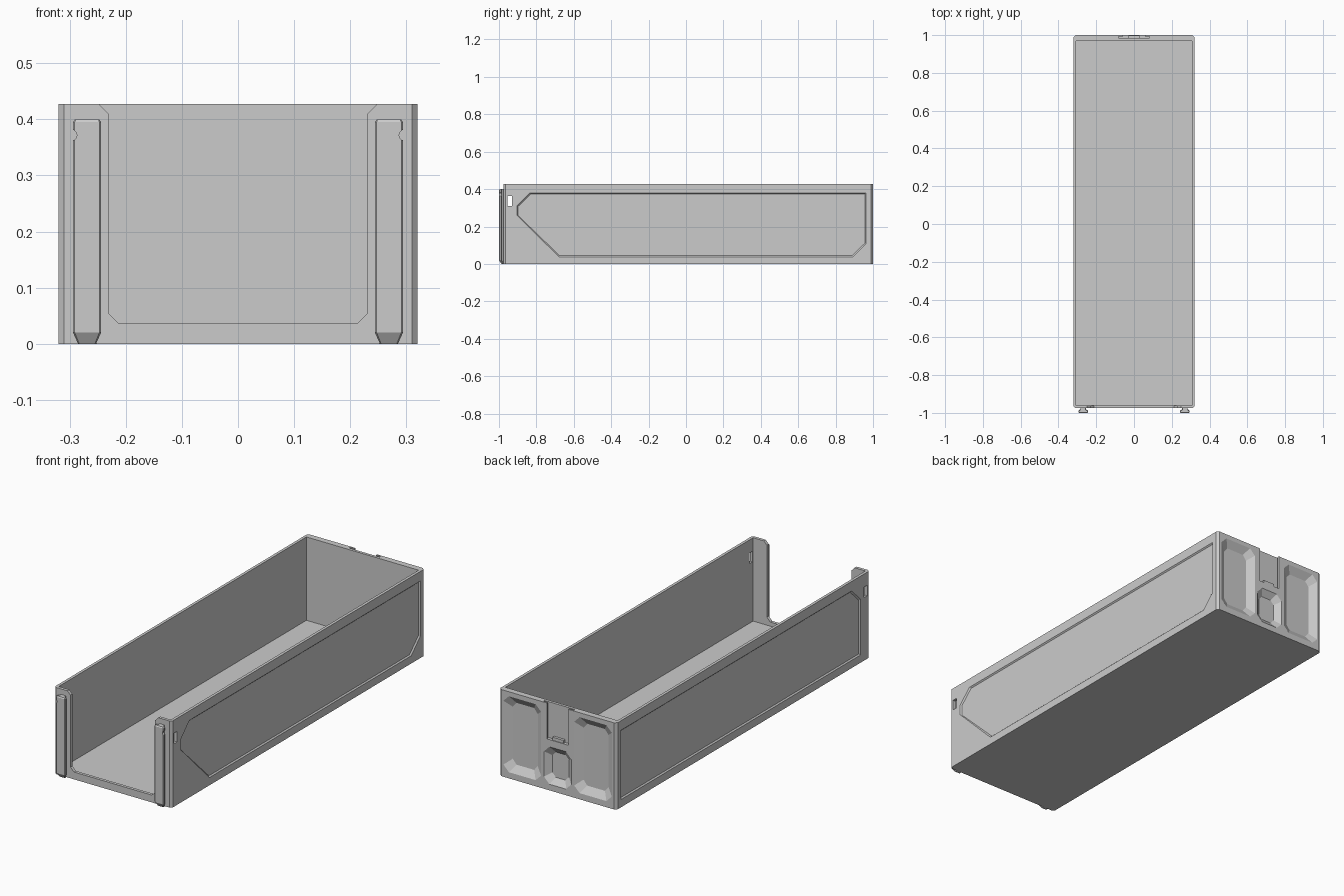
import bpy, bmesh, math

if "Cube" in bpy.data.objects:
    bpy.data.objects.remove(bpy.data.objects["Cube"])


def loft(name, rings):
    """Closed solid skinned through rings of equal point count."""
    bm = bmesh.new()
    vs = [[bm.verts.new(p) for p in ring] for ring in rings]
    n = len(vs[0])
    for a, b in zip(vs, vs[1:]):
        for i in range(n):
            j = (i + 1) % n
            bm.faces.new((a[i], a[j], b[j], b[i]))
    bm.faces.new(vs[0])
    bm.faces.new(vs[-1])
    bmesh.ops.recalc_face_normals(bm, faces=bm.faces)
    me = bpy.data.meshes.new(name)
    bm.to_mesh(me)
    bm.free()
    ob = bpy.data.objects.new(name, me)
    bpy.context.collection.objects.link(ob)
    return ob


def rect(x0, x1, z0, z1, ct=0, cb=0):
    """Rectangle outline with optional top and bottom corner cuts."""
    pts = []
    for x, z, sx, sz, c in ((x0, z0, 1, 1, cb), (x1, z0, -1, 1, cb),
                            (x1, z1, -1, -1, ct), (x0, z1, 1, -1, ct)):
        if c:
            pair = [(x, z + sz * c), (x + sx * c, z)]
            pts += pair if sx == sz else pair[::-1]
        else:
            pts.append((x, z))
    return pts


def inset(pts, d):
    us, vs = zip(*pts)
    cu, cv = (min(us) + max(us)) / 2, (min(vs) + max(vs)) / 2
    su = 1 - 2 * d / (max(us) - min(us))
    sv = 1 - 2 * d / (max(vs) - min(vs))
    return [(cu + (u - cu) * su, cv + (v - cv) * sv) for u, v in pts]


def along_y(pts, y):
    return [(u, y, v) for u, v in pts]


def along_x(pts, x):
    return [(x, u, v) for u, v in pts]


def along_z(pts, z):
    return [(u, v, z) for u, v in pts]


def cut(target, tool):
    tool.hide_render = True
    m = target.modifiers.new("cut", "BOOLEAN")
    m.operation, m.solver, m.object = "DIFFERENCE", "EXACT", tool
    bpy.context.view_layer.objects.active = target
    bpy.ops.object.modifier_apply(modifier=m.name)
    bpy.data.objects.remove(tool)


H = 0.427
# Outer shell with cut vertical corners, hollowed from the top
outline = rect(-0.32, 0.32, -0.975, 1.0, 0.012, 0.01)
bin_body = loft("bin_body", [along_z(outline, 0), along_z(outline, H)])
inner = rect(-0.306, 0.306, -0.96, 0.97)
cut(bin_body, loft("hollow", [along_z(inner, 0.016), along_z(inner, 0.6)]))

# Front opening, flared at the top
half = [(0.212, 0.036), (0.231, 0.055), (0.231, 0.41), (0.248, H), (0.248, 0.5)]
opening = half + [(-x, z) for x, z in reversed(half)]
cut(bin_body, loft("opening", [along_y(opening, -1.05), along_y(opening, -0.94)]))

# Recessed side panels: the right one has a long raked front
right_panel = [(-0.68, 0.038), (0.893, 0.038), (0.963, 0.108), (0.963, 0.38),
               (-0.835, 0.38), (-0.903, 0.312), (-0.903, 0.26)]
left_panel = [(-0.903, 0.038), (0.963, 0.038), (0.963, 0.38),
              (-0.835, 0.38), (-0.903, 0.312)]
for s, panel in ((1, right_panel), (-1, left_panel)):
    cut(bin_body, loft("panel", [along_x(panel, s * 0.3202),
                                 along_x(inset(panel, 0.006), s * 0.314)]))

# Small slots through both side walls
slot = rect(-0.955, -0.931, 0.31, 0.362)
cut(bin_body, loft("slot", [along_x(slot, -0.4), along_x(slot, 0.4)]))

# Shallow funnel pockets on the back that receive the rails
for s in (1, -1):
    rim = rect(*sorted((s * 0.09, s * 0.296)), 0.03, 0.405, 0.03, 0.03)
    cut(bin_body, loft("pocket", [along_y(rim, 1.0002),
                                  along_y(inset(rim, 0.035), 0.976)]))
low = rect(-0.075, 0.075, 0.03, 0.215, 0.03, 0.03)
cut(bin_body, loft("low_pocket", [along_y(low, 1.0002),
                                  along_y(inset(low, 0.03), 0.976)]))

# Label holder on the back: open channel with undercut edges
channel = rect(-0.058, 0.058, 0.25, 0.5)
cut(bin_body, loft("channel", [along_y(channel, 1.01), along_y(channel, 0.984)]))
undercut = rect(-0.083, 0.083, 0.25, 0.5)
cut(bin_body, loft("undercut", [along_y(undercut, 0.992), along_y(undercut, 0.984)]))
tab = rect(-0.03, 0.03, 0.249, 0.265)
loft("label_stop", [along_y(tab, 0.983), along_y(tab, 0.997)])

# Flanged hanging rails on the front, tapered at the foot
full = [(0.014, -0.973), (0.014, -0.984), (0.025, -0.989), (0.025, -0.997), (0.022, -1.0)]
foot = [(0.010, -0.973), (0.010, -0.978), (0.016, -0.981), (0.016, -0.985), (0.014, -0.987)]
tip = [(0.013, -0.973), (0.013, -0.984), (0.022, -0.989), (0.022, -0.994), (0.020, -0.997)]


def section(half_pts, cx, z):
    pts = half_pts + [(-x, y) for x, y in reversed(half_pts)]
    return [(cx + x, y, z) for x, y in pts]


for s, side in ((1, "right"), (-1, "left")):
    cx = s * 0.269
    rail = loft(side + "_rail", [section(foot, cx, 0), section(full, cx, 0.02),
                                 section(full, cx, 0.395), section(tip, cx, 0.4)])
    # Detent notch in the outer edge
    ring = [(s * 0.297 + 0.01 * math.cos(a), 0.372 + 0.01 * math.sin(a))
            for a in (i * math.tau / 12 for i in range(12))]
    cut(rail, loft("notch", [along_y(ring, -1.02), along_y(ring, -0.98)]))
